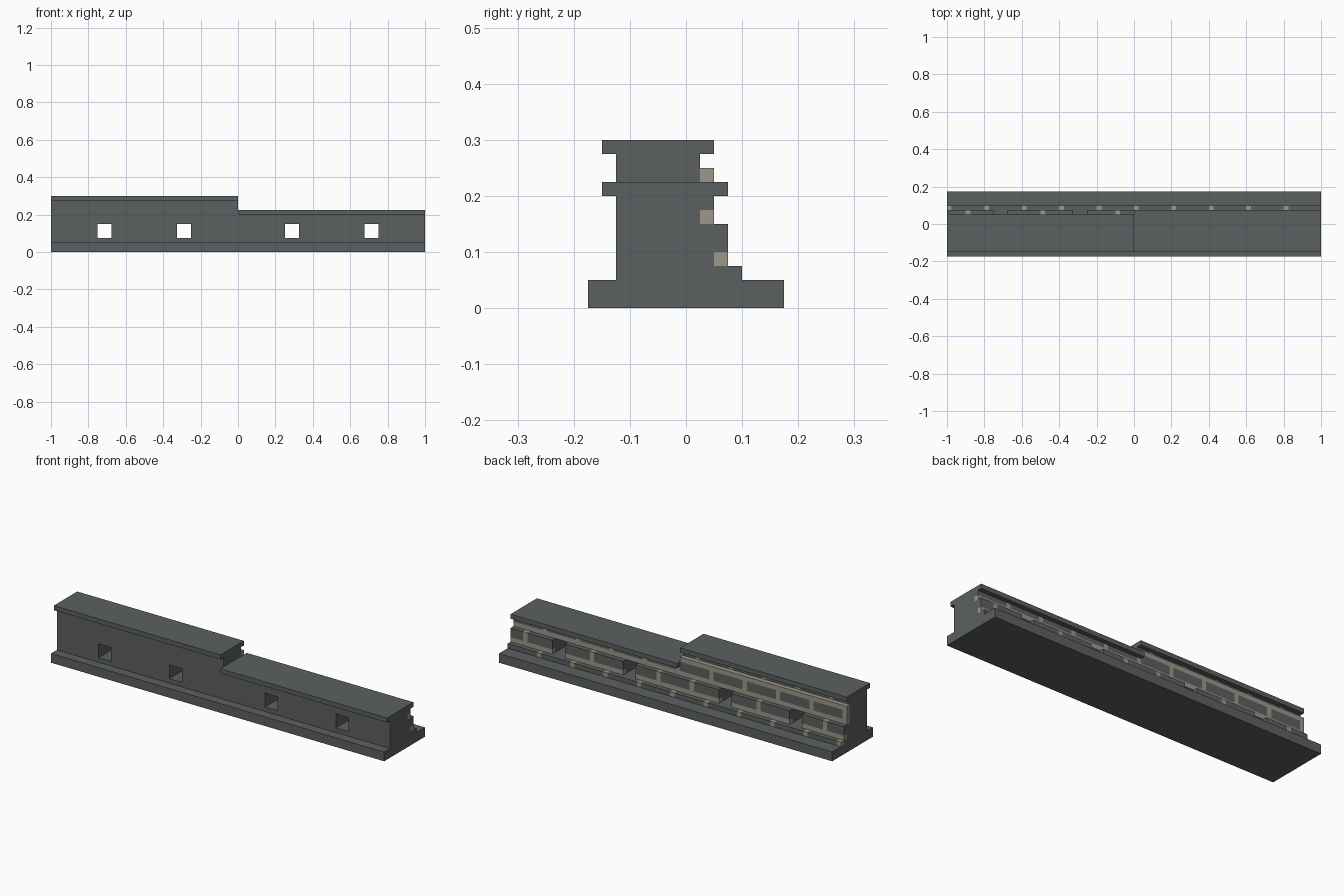
import bpy, bmesh, math
from mathutils import Vector

if "Cube" in bpy.data.objects:
    bpy.data.objects.remove(bpy.data.objects["Cube"])


def material(name, rgb):
    m = bpy.data.materials.new(name)
    m.diffuse_color = (*rgb, 1)
    m.use_nodes = True
    m.node_tree.nodes["Principled BSDF"].inputs["Base Color"].default_value = m.diffuse_color
    return m


STONE = material("dark_stone", (0.107, 0.117, 0.118))
MORTAR = material("pale_mortar", (0.335, 0.310, 0.255))


def extrude_profile(name, points, x0, x1):
    """Extrude a closed (y, z) profile along x."""
    bm = bmesh.new()
    face = bm.faces.new([bm.verts.new((x0, y, z)) for y, z in points])
    ext = bmesh.ops.extrude_face_region(bm, geom=[face])["geom"]
    for v in ext:
        if isinstance(v, bmesh.types.BMVert):
            v.co.x = x1
    bmesh.ops.recalc_face_normals(bm, faces=bm.faces)
    me = bpy.data.meshes.new(name)
    bm.to_mesh(me)
    bm.free()
    ob = bpy.data.objects.new(name, me)
    bpy.context.collection.objects.link(ob)
    me.materials.append(STONE)
    me.materials.append(MORTAR)
    return ob


def box(name, x0, x1, y0, y1, z0, z1):
    return extrude_profile(name, [(y0, z0), (y1, z0), (y1, z1), (y0, z1)], x0, x1)


def is_mortar(p):
    """Mortar fills the outer layer of each course: bed strips and staggered joints."""
    row = math.floor((p.z - 0.075) / 0.075) + 1
    front = 0.1 if p.z < 0.075 else 0.075 if p.z < 0.15 else 0.05 if p.z < 0.25 else 0.025
    if p.y < front - 0.025:
        return False
    bed = row > 0 and p.z - 0.075 * row < 0.025
    joint = (p.x + 1 - 0.1 * (row % 2)) % 0.2 < 0.025
    return bed or joint


def lay_bricks(ob):
    """Slice the wall along the joint lines and colour the mortar faces."""
    bm = bmesh.new()
    bm.from_mesh(ob.data)
    bmesh.ops.triangulate(bm, faces=bm.faces)
    cuts = [((0, 0, z), (0, 0, 1)) for z in (0.075, 0.1, 0.15, 0.175, 0.225, 0.25)]
    cuts += [((0, y, 0), (0, 1, 0)) for y in (0, 0.025, 0.05, 0.075)]
    for k in range(20):
        cuts += [((-1 + 0.1 * k + d, 0, 0), (1, 0, 0)) for d in (0, 0.025)]
    for co, no in cuts:
        bmesh.ops.bisect_plane(bm, geom=bm.verts[:] + bm.edges[:] + bm.faces[:],
                               dist=1e-5, plane_co=co, plane_no=no)
    bm.normal_update()
    for f in bm.faces:
        p = f.calc_center_median() - f.normal * 0.005
        f.material_index = int(is_mortar(p))
    bm.to_mesh(ob.data)
    bm.free()


# Footing and copings
box("footing", -1, 1, -0.175, 0.175, 0, 0.05)
box("low_coping", 0, 1, -0.15, 0.075, 0.2, 0.225)
box("high_coping", -1, 0, -0.15, 0.05, 0.275, 0.3)

# Wall with stepped back
lower = extrude_profile("lower_wall", [
    (-0.125, 0.05), (0.1, 0.05), (0.1, 0.075), (0.075, 0.075),
    (0.075, 0.15), (0.05, 0.15), (0.05, 0.2), (-0.125, 0.2)], -1, 1)
upper = extrude_profile("upper_wall", [
    (-0.125, 0.2), (0.05, 0.2), (0.05, 0.25), (0.025, 0.25),
    (0.025, 0.275), (-0.125, 0.275)], -1, 0)

# Square openings through the lower wall
for x in (-0.75, -0.325, 0.25, 0.675):
    cutter = box("opening_cutter", x, x + 0.075, -0.2, 0.2, 0.075, 0.15)
    cutter.hide_render = True
    mod = lower.modifiers.new("opening", 'BOOLEAN')
    mod.operation = 'DIFFERENCE'
    mod.solver = 'EXACT'
    mod.object = cutter
    bpy.context.view_layer.objects.active = lower
    bpy.ops.object.modifier_apply(modifier=mod.name)
    bpy.data.objects.remove(cutter)

# Brick pattern
for wall in (lower, upper):
    lay_bricks(wall)
